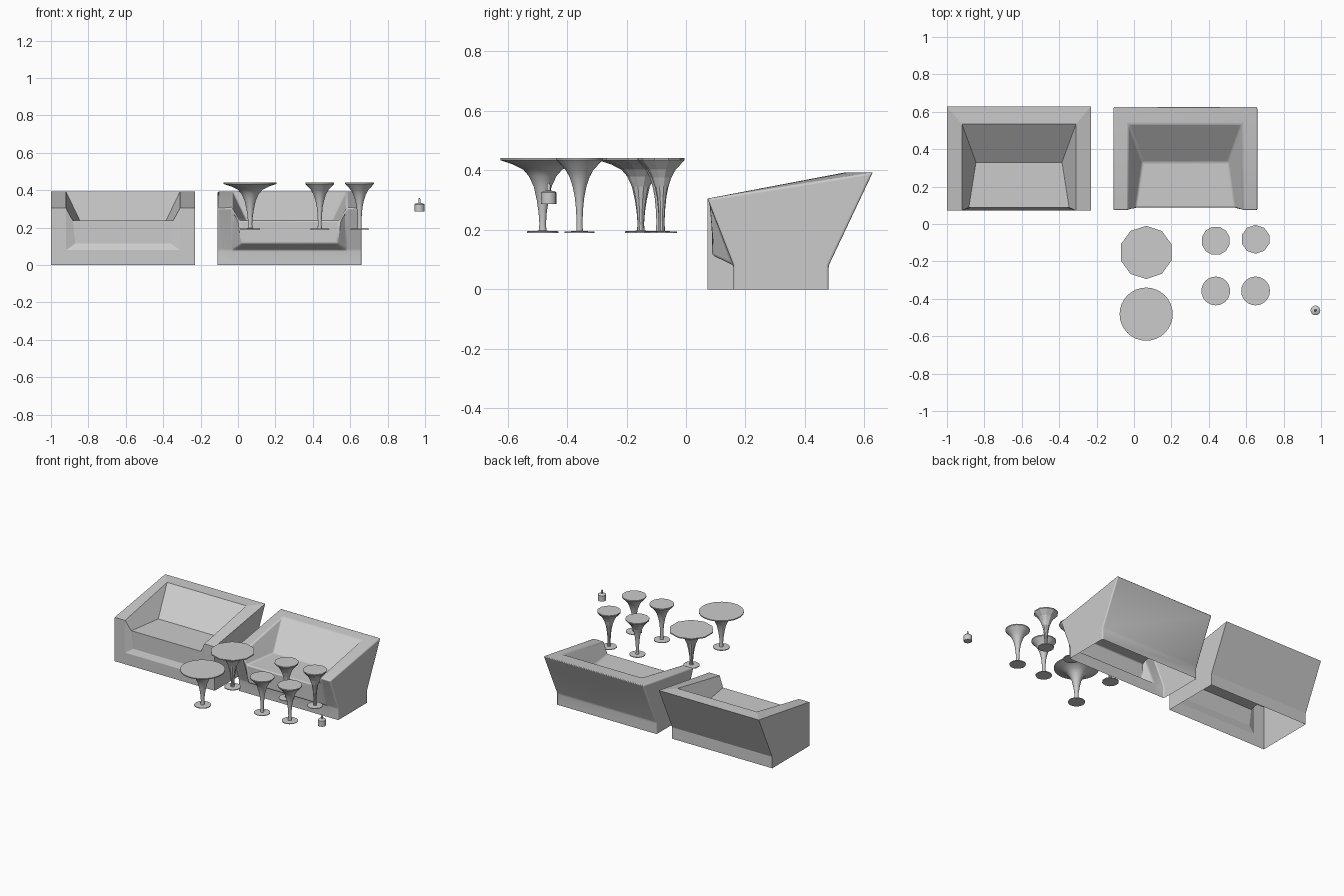
import bpy, bmesh, math

if "Cube" in bpy.data.objects:
    bpy.data.objects.remove(bpy.data.objects["Cube"])


def finish(name, bm, smooth=None):
    bmesh.ops.recalc_face_normals(bm, faces=bm.faces)
    me = bpy.data.meshes.new(name)
    bm.to_mesh(me)
    bm.free()
    ob = bpy.data.objects.new(name, me)
    bpy.context.collection.objects.link(ob)
    bpy.ops.object.select_all(action='DESELECT')
    ob.select_set(True)
    bpy.context.view_layer.objects.active = ob
    if smooth:
        bpy.ops.object.shade_smooth_by_angle(angle=math.radians(smooth))
    return ob


# Sofa shell: half-side points mirrored in x, open underneath
def sofa(name, cx, foot_y, rounded):
    pts = {
        "arm_out": (.385, .072, .305), "back_out": (.385, .628, .393),
        "heel": (.385, .48, .08), "heel_low": (.385, .48, 0),
        "toe_low": (.385, foot_y, 0), "toe": (.385, foot_y, .08),
        "arm_in": (.305, .072, .305), "back_in": (.305, .535, .393),
        "toe_in": (.305, foot_y, .08), "toe_in_low": (.305, foot_y, 0),
        "panel_low": (.255, .088, .115), "seat_front": (.268, .088, .237),
        "seat_back": (.23, .33, .237),
    }
    bm = bmesh.new()
    v = {s: {k: bm.verts.new((cx + s * x, y, z)) for k, (x, y, z) in pts.items()}
         for s in (-1, 1)}
    side_faces = (
        "arm_out back_out heel heel_low toe_low toe",       # outer side
        "arm_out arm_in back_in back_out",                  # arm top
        "arm_out toe toe_in arm_in",                        # arm front
        "toe toe_low toe_in_low toe_in",                    # base front end
        "arm_in toe_in panel_low seat_front",               # recess side
        "arm_in seat_front seat_back back_in",              # inner arm
    )
    for s in (-1, 1):
        for f in side_faces:
            bm.faces.new([v[s][k] for k in f.split()])
    # centre strip: from base front, over seat and backrest, down the back
    strip = "toe_in_low toe_in panel_low seat_front seat_back back_in back_out heel heel_low".split()
    for a, b in zip(strip, strip[1:]):
        bm.faces.new([v[-1][a], v[1][a], v[1][b], v[-1][b]])
    ob = finish(name, bm, 30 if rounded else None)
    if rounded:
        m = ob.modifiers.new("soft_edges", 'BEVEL')
        m.width, m.segments = .008, 3
        m.limit_method, m.angle_limit = 'ANGLE', math.radians(20)
    return ob


# Turned part: (radius, z) profile spun around a vertical axis
def turned(name, x, y, profile, n, turn=0.0, smooth=40):
    bm = bmesh.new()
    rings = []
    for r, z in profile:
        rings.append([bm.verts.new((x + r * math.cos(turn + 2 * math.pi * i / n),
                                    y + r * math.sin(turn + 2 * math.pi * i / n), z))
                      for i in range(n)])
    for a, b in zip(rings, rings[1:]):
        for i in range(n):
            j = (i + 1) % n
            bm.faces.new((a[i], a[j], b[j], b[i]))
    bm.faces.new(rings[0])
    bm.faces.new(rings[-1])
    return finish(name, bm, smooth)


sofa("faceted_sofa", -.615, .072, False)
sofa("rounded_sofa", .275, .16, True)

# Pedestal profiles: foot disc, flared stem, thin rim
big = [(.053, .19), (.053, .195), (.013, .197), (.011, .22), (.014, .26), (.020, .30),
       (.030, .345), (.046, .38), (.065, .402), (.10, .420), (.142, .434), (.142, .441)]
small = [(.051, .19), (.051, .194), (.011, .196), (.010, .23), (.012, .27), (.016, .31),
         (.023, .345), (.033, .376), (.047, .402), (.077, .434), (.077, .441)]
up = math.pi / 2
turned("low_poly_table", .065, -.152, big, 10, up, None)
turned("round_table", .065, -.482, big, 32)
turned("low_poly_stool_left", .437, -.09, small, 12, math.pi / 12, None)
turned("low_poly_stool_right", .65, -.082, small, 10, up, None)
turned("round_stool_left", .437, -.358, small, 24)
turned("round_stool_right", .65, -.358, small, 24)

# Small candle with a wick
turned("candle", .97, -.462,
       [(.026, .286), (.026, .325), (.020, .330), (.006, .332), (.006, .350), (.002, .358)], 16)
